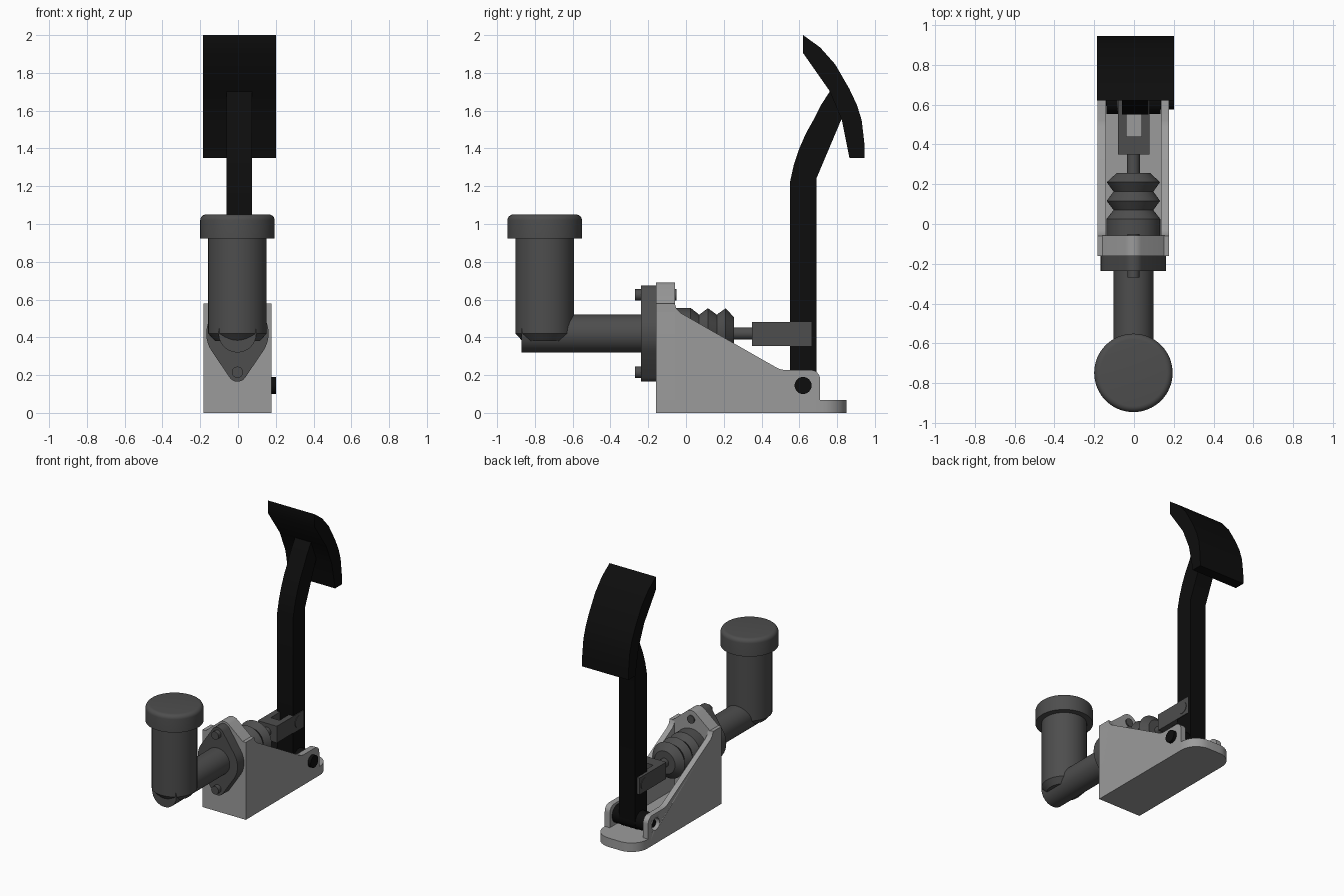
import bpy, bmesh, math
from mathutils import Vector

if "Cube" in bpy.data.objects:
    bpy.data.objects.remove(bpy.data.objects["Cube"])

CX = -0.003   # middle of the bracket and cylinder
AXIS_Z = 0.42 # height of the cylinder axis


def material(name, v):
    m = bpy.data.materials.new(name)
    m.diffuse_color = (v, v, v, 1)
    m.use_nodes = True
    m.node_tree.nodes["Principled BSDF"].inputs["Base Color"].default_value = m.diffuse_color
    return m


BLACK = material("black_steel", 0.004)
DARK = material("dark_grey", 0.075)
LIGHT = material("light_grey", 0.33)


def finish(name, bm, mat, angle=35):
    bmesh.ops.recalc_face_normals(bm, faces=bm.faces[:])
    me = bpy.data.meshes.new(name)
    bm.to_mesh(me)
    bm.free()
    ob = bpy.data.objects.new(name, me)
    bpy.context.collection.objects.link(ob)
    me.materials.append(mat)
    bpy.ops.object.select_all(action='DESELECT')
    ob.select_set(True)
    bpy.context.view_layer.objects.active = ob
    bpy.ops.object.shade_smooth_by_angle(angle=math.radians(angle))
    return ob


def arc(cx, cy, r, a0, a1, n=8):
    angles = [math.radians(a0 + (a1 - a0) * i / n) for i in range(n + 1)]
    return [(cx + r * math.cos(a), cy + r * math.sin(a)) for a in angles]


def prism(name, pts, axis, lo, hi, mat):
    """Extrude a 2D outline along an axis."""
    place = {'x': lambda p, t: (t, p[0], p[1]),
             'y': lambda p, t: (p[0], t, p[1]),
             'z': lambda p, t: (p[0], p[1], t)}[axis]
    bm = bmesh.new()
    face = bm.faces.new([bm.verts.new(place(p, lo)) for p in pts])
    new = bmesh.ops.extrude_face_region(bm, geom=[face])['geom']
    move = Vector(place((0, 0), hi - lo))
    bmesh.ops.translate(bm, vec=move, verts=[v for v in new if isinstance(v, bmesh.types.BMVert)])
    return finish(name, bm, mat)


def lathe(name, profile, origin, axis, mat, n=48, angle=35):
    """Revolve (radius, distance) points about an axis through origin."""
    place = {'x': lambda a, b, t: (t, a, b),
             'y': lambda a, b, t: (a, t, b),
             'z': lambda a, b, t: (a, b, t)}[axis]
    bm = bmesh.new()
    rings = []
    for r, t in profile:
        rings.append([bm.verts.new(Vector(origin) + Vector(place(*p, t)))
                      for p in arc(0, 0, r, 0, 360 - 360 / n, n - 1)])
    for a, b in zip(rings, rings[1:]):
        for i in range(n):
            j = (i + 1) % n
            bm.faces.new((a[i], a[j], b[j], b[i]))
    bm.faces.new(rings[0])
    bm.faces.new(rings[-1])
    return finish(name, bm, mat, angle)


def rod(name, r, lo, hi, origin, axis, mat, n=32):
    return lathe(name, [(r, lo), (r, hi)], origin, axis, mat, n)


# Bracket: floor with rounded tongue, upright plate, two side walls
W = 0.18
prism("bracket_floor", [(CX - W, -0.16), (CX + W, -0.16)]
      + arc(CX + W - 0.13, 0.72, 0.13, 0, 90) + arc(CX - W + 0.13, 0.72, 0.13, 90, 180),
      'z', 0, 0.067, LIGHT)
prism("bracket_plate", [(CX - W, 0), (CX + W, 0)] + arc(CX + W - 0.05, 0.535, 0.05, 0, 50)
      + arc(CX, 0.63, 0.06, 50, 130) + arc(CX - W + 0.05, 0.535, 0.05, 130, 180),
      'y', -0.16, -0.058, LIGHT)
side = ([(-0.16, 0), (0.71, 0)] + arc(0.66, 0.177, 0.05, 0, 90)
        + [(0.52, 0.227), (0.495, 0.232), (0.47, 0.245), (-0.03, 0.53),
           (-0.05, 0.55), (-0.06, 0.58), (-0.16, 0.58)])
prism("bracket_wall_right", side, 'x', CX + W - 0.042, CX + W, LIGHT)
left = prism("bracket_wall_left", side, 'x', CX - W, CX - W + 0.042, LIGHT)

# Pivot hole in the left wall
PIVOT = (0, 0.62, 0.145)
cutter = rod("pivot_hole_cutter", 0.045, -0.3, -0.1, PIVOT, 'x', BLACK)
cutter.hide_render = True
cutter.hide_set(True)
cut = left.modifiers.new("pivot_hole", 'BOOLEAN')
cut.operation = 'DIFFERENCE'
cut.object = cutter
cut.solver = 'EXACT'

# Pivot bolt and hub
rod("pivot_bolt", 0.045, 0.12, 0.2, PIVOT, 'x', BLACK)
rod("pivot_bolt_end", 0.028, -0.165, 0.0, PIVOT, 'x', BLACK)
rod("pedal_hub", 0.068, -0.138, 0.132, PIVOT, 'x', BLACK)

# Pedal arm and curved pad
prism("pedal_arm", arc(0.62, 0.145, 0.07, 180, 360, 12)
      + [(0.69, 1.24), (0.823, 1.555), (0.86, 1.63), (0.80, 1.74), (0.76, 1.70),
         (0.715, 1.63), (0.68, 1.56), (0.635, 1.48), (0.60, 1.40), (0.57, 1.31), (0.55, 1.22)],
      'x', -0.06, 0.073, BLACK)
prism("pedal_pad", [(0.62, 1.905), (0.76, 1.705), (0.825, 1.55), (0.865, 1.35), (0.945, 1.35),
                    (0.944, 1.43), (0.93, 1.55), (0.905, 1.63), (0.865, 1.715),
                    (0.79, 1.845), (0.71, 1.935), (0.62, 2.0)],
      'x', -0.185, 0.2, BLACK)

# Master cylinder body, diamond flange and its bolts
C = (CX, 0, AXIS_Z)
rod("master_cylinder", 0.1, -0.87, -0.2, C, 'y', DARK, 48)
prism("cylinder_flange", arc(CX, AXIS_Z + 0.205, 0.05, 34, 146) + arc(CX, AXIS_Z, 0.165, 146, 214)
      + arc(CX, AXIS_Z - 0.205, 0.05, 214, 326) + arc(CX, AXIS_Z, 0.165, 326, 394),
      'y', -0.237, -0.16, DARK)
for label, dz in (("upper", 0.205), ("lower", -0.205)):
    rod("flange_bolt_" + label, 0.03, -0.27, -0.05, (CX, 0, AXIS_Z + dz), 'y', DARK, 24)

# Reservoir and cap
R = (CX, -0.748, 0)
lathe("reservoir", [(0.118, 0.38), (0.155, 0.42), (0.155, 0.95)], R, 'z', DARK, 64)
lathe("reservoir_cap", [(0.197, 0.922)] + arc(0.167, 1.02, 0.03, 0, 90, 6), R, 'z', DARK, 64)

# Bellows boot, push rod, clevis and pin
lathe("bellows_boot", [(0.135, -0.06), (0.135, 0.025), (0.1, 0.07), (0.134, 0.116),
                       (0.1, 0.163), (0.134, 0.21), (0.085, 0.255)], C, 'y', DARK)
rod("push_rod", 0.032, 0.2, 0.38, C, 'y', DARK)
prism("clevis", [(-0.081, 0.35), (0.077, 0.35), (0.077, 0.665), (0.037, 0.665),
                 (0.037, 0.44), (-0.037, 0.44), (-0.037, 0.665), (-0.081, 0.665)],
      'z', 0.355, 0.48, DARK)
rod("clevis_pin", 0.043, -0.085, 0.081, (0, 0.607, 0.418), 'x', DARK)
